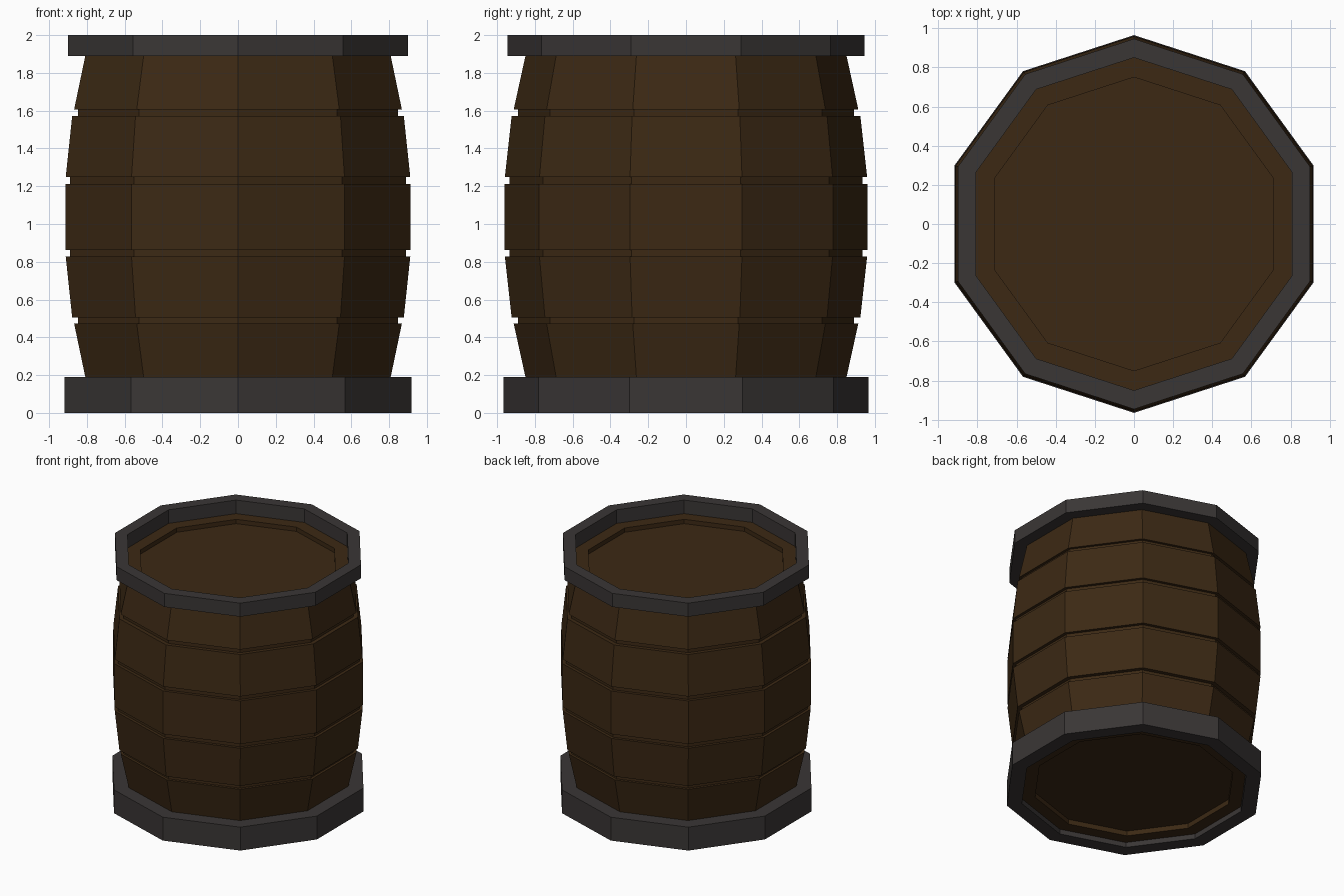
import bpy, bmesh, math

if "Cube" in bpy.data.objects:
    bpy.data.objects.remove(bpy.data.objects["Cube"])

SIDES = 10


def material(name, color):
    m = bpy.data.materials.new(name)
    m.diffuse_color = (*color, 1)
    m.use_nodes = True
    m.node_tree.nodes["Principled BSDF"].inputs["Base Color"].default_value = m.diffuse_color
    return m


wood = material("dark_wood", (0.045, 0.022, 0.007))
iron = material("dark_iron", (0.042, 0.037, 0.036))


def lathe(name, profile, mat, closed):
    """Revolve (radius, z) points into ten flat sides; open profiles get end caps."""
    bm = bmesh.new()
    rings = []
    for r, z in profile:
        rings.append([bm.verts.new((r * math.sin(2 * math.pi * i / SIDES),
                                    -r * math.cos(2 * math.pi * i / SIDES), z))
                      for i in range(SIDES)])
    pairs = list(zip(rings, rings[1:]))
    if closed:
        pairs.append((rings[-1], rings[0]))
    else:
        bm.faces.new(rings[0])
        bm.faces.new(rings[-1])
    for a, b in pairs:
        for i in range(SIDES):
            j = (i + 1) % SIDES
            bm.faces.new((a[i], a[j], b[j], b[i]))
    bmesh.ops.recalc_face_normals(bm, faces=bm.faces[:])
    mesh = bpy.data.meshes.new(name)
    bm.to_mesh(mesh)
    bm.free()
    mesh.materials.append(mat)
    obj = bpy.data.objects.new(name, mesh)
    bpy.context.collection.objects.link(obj)


# Bulging wooden body: five bands with grooves between, recessed at both ends
bands = [(0.85, 0.19, 0.912, 0.472), (0.923, 0.505, 0.959, 0.828),
         (0.961, 0.863, 0.961, 1.213), (0.959, 1.248, 0.923, 1.572),
         (0.912, 1.607, 0.85, 1.89)]
grooves = [0.89, 0.935, 0.935, 0.89]
profile = [(0.75, 0.08), (0.75, 0.04), (0.849, 0.04)]
for i, (r0, z0, r1, z1) in enumerate(bands):
    profile += [(r0, z0), (r1, z1)]
    if i < len(grooves):
        profile += [(grooves[i], z1), (grooves[i], bands[i + 1][1])]
profile += [(0.75, 1.89), (0.75, 1.855)]
lathe("barrel_body", profile, wood, False)

# Iron hoops around the two ends
for name, outer, z0, z1 in (("bottom_hoop", 0.965, 0.0, 0.19),
                            ("top_hoop", 0.946, 1.89, 2.0)):
    lathe(name, [(0.85, z0), (outer, z0), (outer, z1), (0.85, z1)], iron, True)
